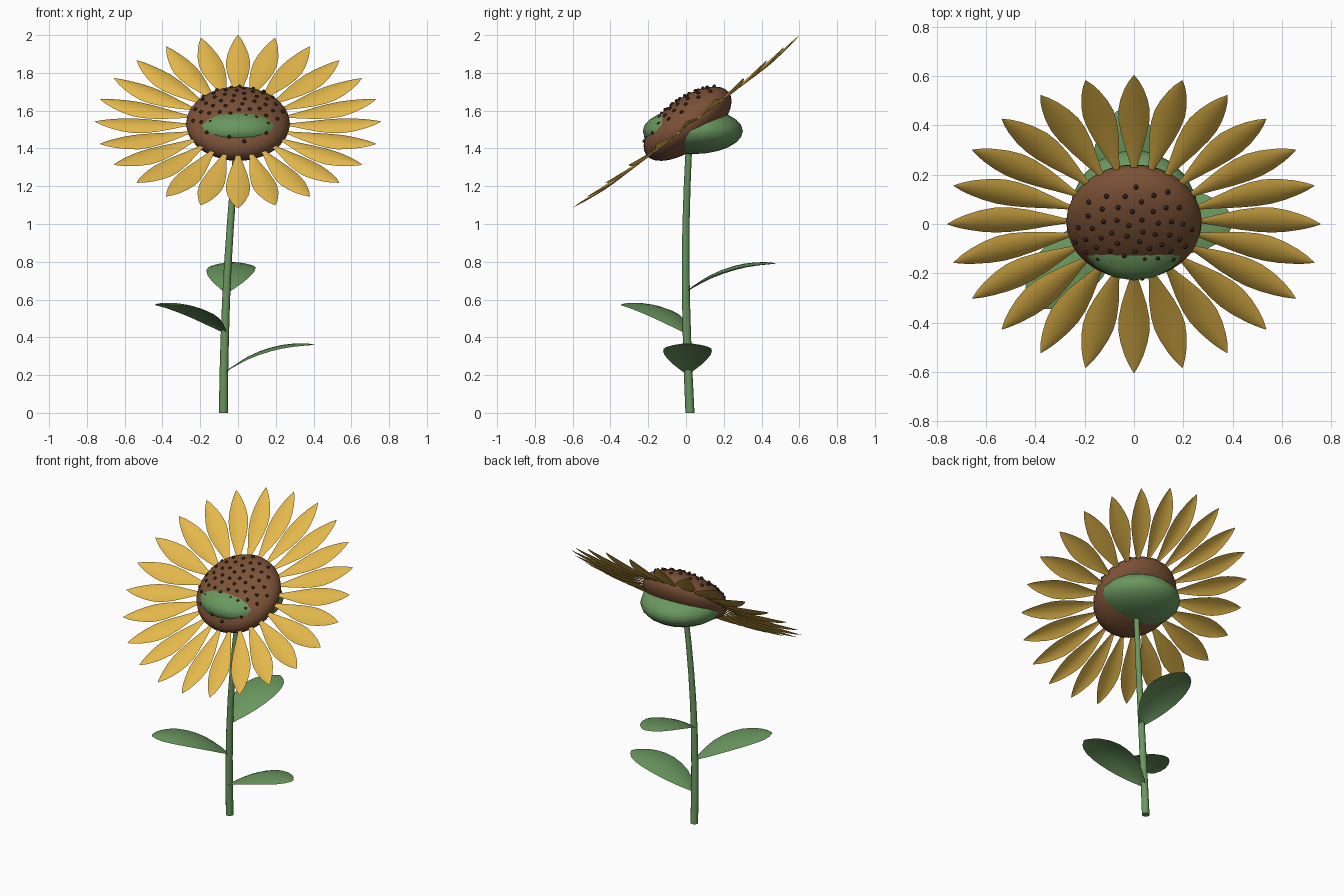
import bpy, bmesh, math
from mathutils import Matrix, Vector

if "Cube" in bpy.data.objects:
    bpy.data.objects.remove(bpy.data.objects["Cube"])

TILT = math.radians(37.2)                      # flower faces forward and up
HEAD = Matrix.Translation((0, 0, 1.542)) @ Matrix.Rotation(TILT, 4, 'X')
DISK = HEAD @ Matrix.Translation((0, 0, -0.014))
DISK_R, DISK_H = 0.275, 0.132


def material(name, rgb):
    m = bpy.data.materials.new(name)
    m.diffuse_color = (*rgb, 1)
    m.use_nodes = True
    m.node_tree.nodes["Principled BSDF"].inputs["Base Color"].default_value = m.diffuse_color
    return m


YELLOW = material("petal yellow", (0.78, 0.48, 0.07))
GREEN = material("leaf green", (0.145, 0.31, 0.115))
BROWN = material("disk brown", (0.20, 0.084, 0.038))
DARK = material("seed dark brown", (0.03, 0.014, 0.010))


def finish(name, bm, mat, matrix=None, angle=60):
    mesh = bpy.data.meshes.new(name)
    bm.to_mesh(mesh)
    bm.free()
    mesh.materials.append(mat)
    ob = bpy.data.objects.new(name, mesh)
    bpy.context.collection.objects.link(ob)
    if matrix is not None:
        ob.matrix_world = matrix
    bpy.context.view_layer.objects.active = ob
    ob.select_set(True)
    bpy.ops.object.shade_smooth_by_angle(angle=math.radians(angle))
    ob.select_set(False)
    return ob


def blade(bm, rows, droop, matrix, cols=6):
    """Arched sheet along x; rows are (x, half width, z)."""
    widest = max(r[1] for r in rows)
    grid = []
    for x, w, z in rows:
        line = []
        for i in range(cols + 1):
            s = 2 * i / cols - 1
            line.append(bm.verts.new(
                matrix @ Vector((x, s * w, z - droop * s * s * w / widest))))
        grid.append(line)
    for a, b in zip(grid, grid[1:]):
        for i in range(cols):
            bm.faces.new((a[i], b[i], b[i + 1], a[i + 1]))


# Ring of petals, tips curving slightly forward
PETAL = [(0.23, 0.008, -0.016), (0.29, 0.016, -0.018), (0.36, 0.034, -0.019),
         (0.43, 0.051, -0.018), (0.50, 0.062, -0.016), (0.56, 0.064, -0.013),
         (0.62, 0.055, -0.009), (0.68, 0.038, -0.005), (0.72, 0.022, -0.002),
         (0.757, 0.002, 0.001)]
bm = bmesh.new()
for i in range(24):
    blade(bm, PETAL, 0.014, Matrix.Rotation(i * math.tau / 24, 4, 'Z'))
finish("petals", bm, YELLOW, HEAD)

# Flower disk
bm = bmesh.new()
bmesh.ops.create_uvsphere(bm, u_segments=32, v_segments=16, radius=1,
                          matrix=Matrix.Diagonal((DISK_R, DISK_R, DISK_H, 1)))
finish("flower_disk", bm, BROWN, DISK)

# Seeds in a golden-angle spiral on the disk
bm = bmesh.new()
for i in range(60):
    r = 0.245 * math.sqrt((i + 0.5) / 60)
    a = i * math.radians(137.508)
    z = DISK_H * math.sqrt(1 - (r / DISK_R) ** 2)
    bmesh.ops.create_uvsphere(
        bm, u_segments=8, v_segments=6, radius=0.0105,
        matrix=Matrix.Translation((r * math.cos(a), r * math.sin(a), z)))
finish("seeds", bm, DARK, DISK)

# Calyx under the disk
bm = bmesh.new()
bmesh.ops.create_uvsphere(bm, u_segments=20, v_segments=12, radius=1,
                          matrix=Matrix.Diagonal((0.262, 0.265, 0.122, 1)))
finish("calyx", bm, GREEN, Matrix.Translation((0, 0.036, 1.492)))

# Stem: tapered tube along a bent path (x, y, z, radius)
STEM = [(-0.077, 0.021, 0, 0.024), (-0.075, 0.012, 0.2, 0.023),
        (-0.070, 0.005, 0.4, 0.022), (-0.063, 0.000, 0.6, 0.021),
        (-0.053, -0.002, 0.8, 0.020), (-0.040, 0.000, 1.0, 0.019),
        (-0.025, 0.006, 1.2, 0.018), (-0.005, 0.016, 1.42, 0.017)]
bm = bmesh.new()
rings = [[bm.verts.new((x + r * math.cos(k * math.tau / 12),
                        y + r * math.sin(k * math.tau / 12), z))
          for k in range(12)] for x, y, z, r in STEM]
for a, b in zip(rings, rings[1:]):
    for k in range(12):
        n = (k + 1) % 12
        bm.faces.new((a[k], a[n], b[n], b[k]))
bm.faces.new(rings[0][::-1])
bm.faces.new(rings[-1])
finish("stem", bm, GREEN)

# Three arched leaves spiralling up the stem
LEAF = [(0.0, 0.012, -0.010), (0.04, 0.047, 0.022), (0.08, 0.076, 0.049),
        (0.13, 0.103, 0.079), (0.19, 0.122, 0.106), (0.25, 0.129, 0.126),
        (0.31, 0.126, 0.140), (0.37, 0.110, 0.147), (0.42, 0.084, 0.148),
        (0.455, 0.052, 0.146), (0.48, 0.010, 0.142)]
for name, base, azimuth in (("lower_leaf", (-0.076, 0.008, 0.22), 0),
                            ("middle_leaf", (-0.070, 0.001, 0.435), 222.5),
                            ("upper_leaf", (-0.060, -0.002, 0.65), 85)):
    bm = bmesh.new()
    blade(bm, LEAF, 0.020, Matrix.Identity(4))
    finish(name, bm, GREEN, Matrix.Translation(base)
           @ Matrix.Rotation(math.radians(azimuth), 4, 'Z'))
